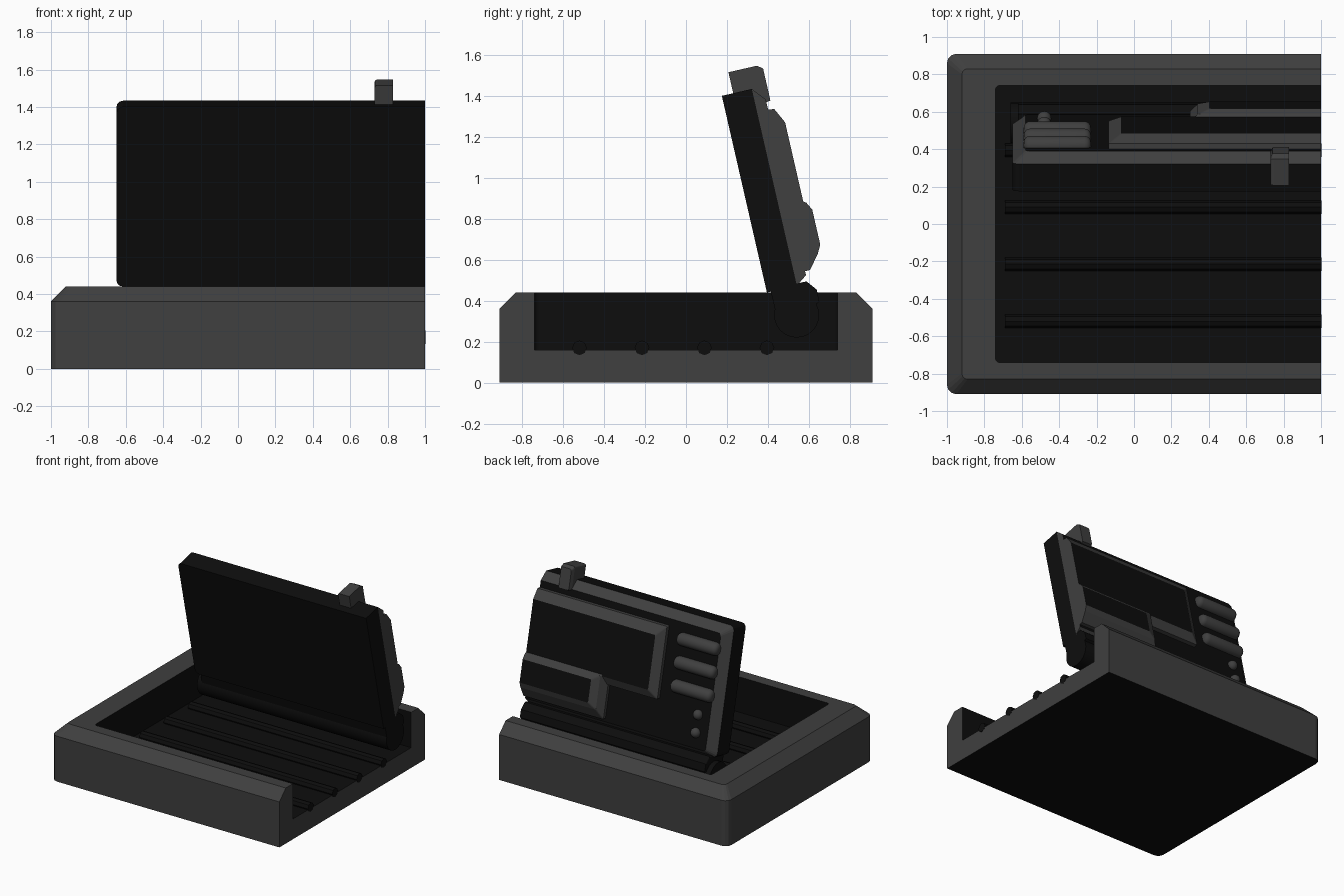
import bpy, bmesh, math
from mathutils import Vector, Matrix

cube = bpy.data.objects.get("Cube")
if cube:
    bpy.data.objects.remove(cube)


def material(name, value):
    m = bpy.data.materials.new(name)
    m.use_nodes = True
    col = (value, value, value, 1)
    m.diffuse_color = col
    m.node_tree.nodes["Principled BSDF"].inputs["Base Color"].default_value = col
    return m


MATS = [material("dark grey plastic", 0.05), material("black plastic", 0.004)]
GREY, BLACK = 0, 1

# Leaning frame of the lid: x across, u up the lid, n out of its back
LEAN = math.atan2(0.22, 0.96)
PIVOT = Vector((0, 0.395, 0.44))
UP = Vector((0, -math.sin(LEAN), math.cos(LEAN)))
OUT = Vector((0, math.cos(LEAN), math.sin(LEAN)))


def flat(x, y, z):
    return Vector((x, y, z))


def lid(x, u, n):
    return PIVOT + Vector((x, 0, 0)) + UP * u + OUT * n


def finish(name, bm):
    bmesh.ops.recalc_face_normals(bm, faces=bm.faces)
    me = bpy.data.meshes.new(name)
    bm.to_mesh(me)
    bm.free()
    for m in MATS:
        me.materials.append(m)
    ob = bpy.data.objects.new(name, me)
    bpy.context.collection.objects.link(ob)
    return ob


def outline(x0, x1, lo, hi, r):
    """Rectangle with rounded corners on its left and a straight right end."""
    pts = [(x1, lo)]
    for cy, start in ((lo + r, 270), (hi - r, 180)):
        for k in range(4):
            a = math.radians(start - 30 * k)
            pts.append((x0 + r + r * math.cos(a), cy + r * math.sin(a)))
    return pts + [(x1, hi)]


def loft(name, frame, rings, colours, x1=1.0, bottom=GREY, cap=GREY):
    """Stack of outlines (left, low, high, radius, height); last colour is the top."""
    bm = bmesh.new()
    loops = [[bm.verts.new(frame(x, y, h)) for x, y in outline(x0, x1, lo, hi, r)]
             for x0, lo, hi, r, h in rings]

    def face(verts, colour):
        bm.faces.new(verts).material_index = colour

    for a, b, colour in zip(loops, loops[1:], colours):
        for i in range(len(a) - 1):
            face((a[i], a[i + 1], b[i + 1], b[i]), colour)
    face(loops[0], bottom)
    face(loops[-1], colours[-1])
    face([l[0] for l in loops] + [l[-1] for l in reversed(loops)], cap)
    return finish(name, bm)


def rod(name, centre, radius, x0, x1, colour, sides=24, bevel=0.0):
    """Bar lying along x, with optional rounded ends."""
    bm = bmesh.new()
    place = Matrix.Translation((0.5 * (x0 + x1), centre.y, centre.z)) @ Matrix.Rotation(math.pi / 2, 4, "Y")
    bmesh.ops.create_cone(bm, cap_ends=True, segments=sides, radius1=radius,
                          radius2=radius, depth=x1 - x0, matrix=place)
    if bevel:
        rims = [e for e in bm.edges if any(len(f.verts) > 4 for f in e.link_faces)]
        bmesh.ops.bevel(bm, geom=rims, offset=bevel, segments=4, profile=0.5, affect="EDGES")
    for f in bm.faces:
        f.material_index = colour
    ob = finish(name, bm)
    if sides > 8:
        smooth(ob)


def smooth(ob):
    bpy.ops.object.select_all(action="DESELECT")
    ob.select_set(True)
    bpy.context.view_layer.objects.active = ob
    bpy.ops.object.shade_smooth_by_angle(angle=math.radians(40))


# Base tray with a chamfered rim and black pocket
loft("base_tray", flat, [
    (-1, -0.91, 0.91, 0.05, 0), (-1, -0.91, 0.91, 0.05, 0.36),
    (-0.92, -0.83, 0.83, 0.03, 0.44), (-0.74, -0.74, 0.74, 0.02, 0.44),
    (-0.74, -0.74, 0.74, 0.02, 0.16)],
    [GREY, GREY, GREY, BLACK, BLACK], bottom=BLACK)

# Floor ribs
for i in range(4):
    rod(f"floor_rib_{i + 1}", Vector((0, -0.52 + 0.305 * i, 0.17)), 0.036,
        -0.69, 1.002, BLACK, sides=8)

# Hinge barrel and the bracket joining it to the lid
rod("hinge_barrel", Vector((0, 0.54, 0.33)), 0.11, -0.66, 1.0, BLACK)
loft("hinge_bracket", lid, [
    (-0.62, -0.12, 0.01, 0.01, 0.02), (-0.62, -0.12, 0.01, 0.01, 0.2),
    (-0.62, -0.1, -0.04, 0.01, 0.24)], [BLACK] * 3, bottom=BLACK, cap=BLACK)

# Lid slab and its chamfered grey back
loft("lid_slab", lid, [
    (-0.65, 0, 0.985, 0.035, 0), (-0.65, 0, 0.985, 0.035, 0.15)],
    [BLACK, BLACK], bottom=BLACK, cap=BLACK)
loft("lid_back", lid, [
    (-0.65, 0, 0.985, 0.035, 0.15), (-0.58, 0.04, 0.92, 0.02, 0.205)],
    [GREY, BLACK])

# Raised housing, and the smaller one below it
loft("upper_housing", lid, [
    (-0.135, 0.32, 0.87, 0.01, 0.2), (-0.135, 0.32, 0.865, 0.01, 0.235),
    (-0.07, 0.38, 0.79, 0.01, 0.272)], [GREY, GREY, BLACK])
loft("lower_housing", lid, [
    (0.3, 0.06, 0.42, 0.01, 0.2), (0.3, 0.06, 0.42, 0.01, 0.23),
    (0.34, 0.13, 0.385, 0.01, 0.285), (0.4, 0.17, 0.345, 0.01, 0.306)],
    [GREY, GREY, GREY, BLACK])

# Rounded grip bars and round buttons on the back
for i in range(3):
    rod(f"grip_bar_{i + 1}", lid(0, 0.8 - 0.175 * i, 0.21), 0.05,
        -0.59, -0.23, GREY, bevel=0.035)
for i, u in enumerate((0.29, 0.155)):
    bm = bmesh.new()
    bmesh.ops.create_uvsphere(bm, u_segments=20, v_segments=12, radius=0.038,
                              matrix=Matrix.Translation(lid(-0.48, u, 0.21)))
    smooth(finish(f"round_button_{i + 1}", bm))

# Latch block on the top edge
loft("latch_block", lid, [
    (0.73, 0.905, 1.09, 0.015, 0.057), (0.73, 0.905, 1.09, 0.015, 0.2),
    (0.74, 0.91, 1.07, 0.015, 0.226)], [GREY] * 3, x1=0.83)
